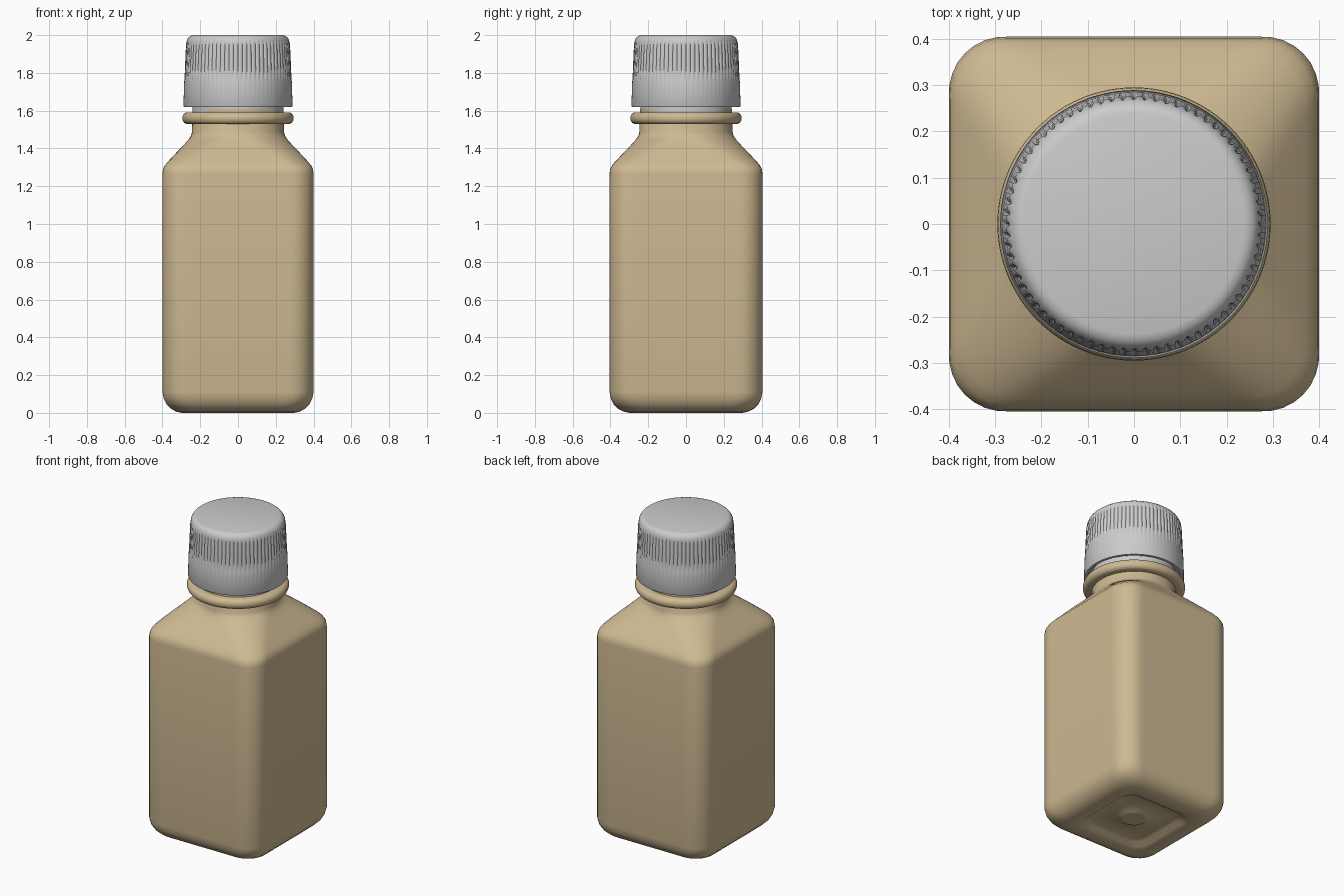
import bpy, bmesh, math

if "Cube" in bpy.data.objects:
    bpy.data.objects.remove(bpy.data.objects["Cube"])


def ray_radius(a, h, r):
    """Distance from centre to a rounded square (half width h, corner radius r)."""
    c, s = abs(math.cos(a)), abs(math.sin(a))
    c, s = max(c, s), min(c, s)
    k = h - r
    if k < 1e-6:
        return h
    if h * s / c <= k:
        return h / c
    b = k * (c + s)
    return b + math.sqrt(max(b * b - 2 * k * k + r * r, 0))


def loft(name, rings, n, radius, material=None, y_scale=1.0, angle=40):
    """Skin a stack of rings; each ring is (z, ...) and radius(a, i, ring) gives its shape."""
    bm = bmesh.new()
    loops = []
    for ring in rings:
        loop = []
        for i in range(n):
            a = 2 * math.pi * i / n
            d = radius(a, i, ring)
            loop.append(bm.verts.new((d * math.cos(a), d * math.sin(a) * y_scale, ring[0])))
        loops.append(loop)
    for lo, hi in zip(loops, loops[1:]):
        for i in range(n):
            j = (i + 1) % n
            bm.faces.new((lo[i], lo[j], hi[j], hi[i]))
    bm.faces.new(loops[0][::-1])
    bm.faces.new(loops[-1])
    bmesh.ops.recalc_face_normals(bm, faces=bm.faces)
    mesh = bpy.data.meshes.new(name)
    bm.to_mesh(mesh)
    bm.free()
    obj = bpy.data.objects.new(name, mesh)
    bpy.context.collection.objects.link(obj)
    if material:
        mesh.materials.append(material)
    bpy.ops.object.select_all(action='DESELECT')
    obj.select_set(True)
    bpy.context.view_layer.objects.active = obj
    bpy.ops.object.shade_smooth_by_angle(angle=math.radians(angle))
    return obj


plastic = bpy.data.materials.new("tan_plastic")
plastic.diffuse_color = (0.62, 0.49, 0.29, 1)
plastic.use_nodes = True
plastic.node_tree.nodes["Principled BSDF"].inputs["Base Color"].default_value = plastic.diffuse_color

# Bottle: recessed base, square body, shoulder blending to round neck (z, half width, corner radius)
body = [
    (0.022, .06, .06), (0.022, .075, .075), (0.03, .085, .085),
    (0.03, .19, .07), (0.024, .21, .075), (0.006, .235, .08), (0, .255, .085),
    (0, .295, .10), (0.006, .325, .11), (0.022, .355, .115), (0.045, .378, .12),
    (0.075, .393, .12), (0.11, .40, .12),
    (1.265, .40, .12), (1.29, .397, .12), (1.31, .387, .12), (1.33, .371, .125),
    (1.36, .343, .135), (1.39, .315, .15), (1.42, .286, .17), (1.445, .264, .195),
    (1.465, .25, .225), (1.485, .244, .244), (1.61, .24, .24),
]
loft("bottle_body", body, 128, lambda a, i, g: ray_radius(a, g[1], g[2]), plastic, 1.012)

# Rounded collar around the neck
collar = [(1.53, .235), (1.53, .275)]
collar += [(1.56 - .03 * math.cos(t), .27 + .025 * math.sin(t))
           for t in (math.pi * k / 10 for k in range(1, 10))]
collar += [(1.59, .275), (1.59, .235)]
loft("neck_collar", collar, 96, lambda a, i, g: g[1], plastic)

# Seal ring between collar and cap
loft("seal_ring", [(1.588, .242), (1.66, .242)], 96, lambda a, i, g: g[1])

# Screw cap: smooth skirt, ribbed grip, rounded top (z, radius, rib depth)
cap = [
    (1.65, .244, 0), (1.65, .268, 0), (1.62, .27, 0), (1.62, .286, 0), (1.626, .289, 0),
    (1.76, .2845, 0), (1.775, .283, .005), (1.85, .28, .006), (1.945, .2755, .006),
    (1.962, .273, .004), (1.975, .27, .001), (1.988, .262, 0), (1.996, .252, 0), (2.0, .238, 0),
]
ribs = 72
loft("screw_cap", cap, ribs * 4, lambda a, i, g: g[1] - (g[2] if i % 4 == 0 else 0), angle=45)
